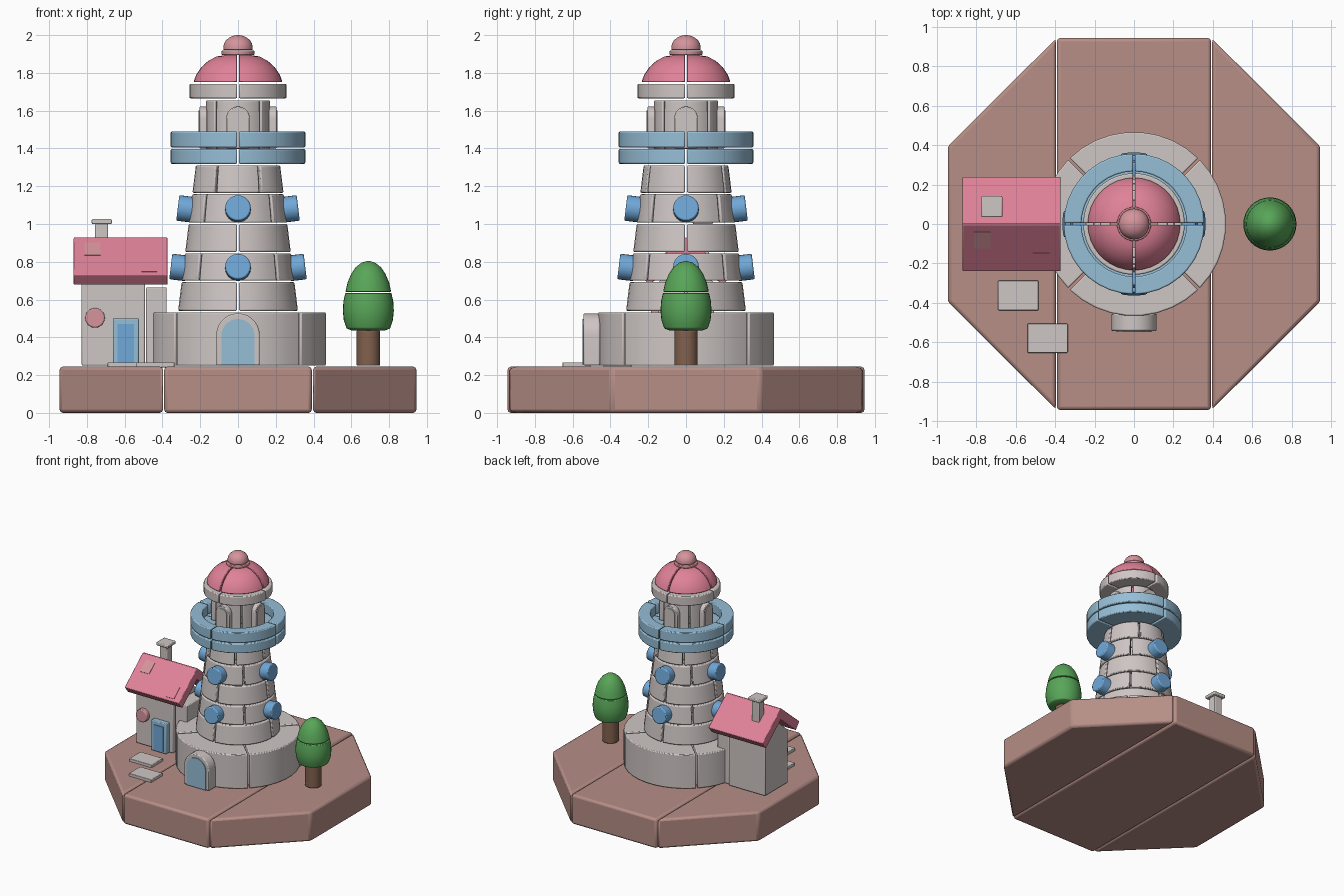
import bpy, bmesh, math
from mathutils import Matrix, Vector

if "Cube" in bpy.data.objects:
    bpy.data.objects.remove(bpy.data.objects["Cube"])

def material(name, rgb):
    lin = [(c / 255 / 12.92) if c < 11 else ((c / 255 + 0.055) / 1.055) ** 2.4 for c in rgb]
    m = bpy.data.materials.new(name)
    m.diffuse_color = (*lin, 1)
    m.use_nodes = True
    m.node_tree.nodes["Principled BSDF"].inputs["Base Color"].default_value = m.diffuse_color
    return m

STONE = material("pale stone", (206, 198, 196))
BRICK = material("clay brown", (182, 142, 134))
PINK = material("roof pink", (224, 130, 152))
DUSTY = material("dusty pink", (213, 148, 156))
SKY = material("light blue", (150, 190, 214))
BLUE = material("window blue", (112, 168, 216))
GREEN = material("leaf green", (88, 165, 88))
BROWN = material("bark brown", (130, 97, 78))

def finish(name, bm, mat, bevel=0.007, matrix=None):
    bmesh.ops.recalc_face_normals(bm, faces=bm.faces[:])
    if matrix:
        bm.transform(matrix)
    me = bpy.data.meshes.new(name)
    bm.to_mesh(me)
    bm.free()
    me.materials.append(mat)
    ob = bpy.data.objects.new(name, me)
    bpy.context.collection.objects.link(ob)
    if bevel:
        mod = ob.modifiers.new("bevel", 'BEVEL')
        mod.width, mod.segments = bevel, 2
        mod.limit_method, mod.angle_limit = 'ANGLE', math.radians(40)
    bpy.ops.object.select_all(action='DESELECT')
    ob.select_set(True)
    bpy.context.view_layer.objects.active = ob
    bpy.ops.object.shade_smooth_by_angle(angle=math.radians(32))
    return ob

def prism(name, pts, lo, hi, mat, axis='z', bevel=0.007, matrix=None):
    """Extrude a 2D outline from lo to hi along an axis."""
    place = {'z': lambda a, b, h: (a, b, h), 'y': lambda a, b, h: (a, h, b),
             'x': lambda a, b, h: (h, a, b)}[axis]
    bm = bmesh.new()
    low = [bm.verts.new(place(a, b, lo)) for a, b in pts]
    top = [bm.verts.new(place(a, b, hi)) for a, b in pts]
    bm.faces.new(low)
    bm.faces.new(top)
    for i in range(len(pts)):
        j = (i + 1) % len(pts)
        bm.faces.new((low[i], low[j], top[j], top[i]))
    return finish(name, bm, mat, bevel, matrix)

def box(name, x0, x1, y0, y1, z0, z1, mat, bevel=0.006, matrix=None):
    return prism(name, [(x0, y0), (x1, y0), (x1, y1), (x0, y1)], z0, z1, mat, 'z', bevel, matrix)

def ring(name, profile, pieces, start, mat, gap=0.01, bevel=0.007):
    """Ring of separate blocks: a closed (r, z) profile swept in equal arcs."""
    span, steps = 2 * math.pi / pieces, 32 // pieces + 1
    for k in range(pieces):
        bm, rows = bmesh.new(), []
        for s in range(steps + 1):
            row = []
            for r, z in profile:
                d = gap / 2 / r
                a = math.radians(start) + k * span + d + (span - 2 * d) * s / steps
                row.append(bm.verts.new((r * math.cos(a), r * math.sin(a), z)))
            rows.append(row)
        n = len(profile)
        for p, q in zip(rows, rows[1:]):
            for i in range(n):
                j = (i + 1) % n
                bm.faces.new((p[i], p[j], q[j], q[i]))
        bm.faces.new(rows[0])
        bm.faces.new(rows[-1])
        finish(f"{name}_{k + 1}", bm, mat, bevel)

def wall(r0, r1, z0, z1, t):
    return [(r0 - t, z0), (r0, z0), (r1, z1), (r1 - t, z1)]

def lathe(name, profile, mat, at=(0, 0), bevel=0.005, n=32):
    bm, rows = bmesh.new(), []
    for r, z in profile:
        rows.append([bm.verts.new((at[0] + r * math.cos(2 * math.pi * i / n),
                                   at[1] + r * math.sin(2 * math.pi * i / n), z)) for i in range(n)])
    for p, q in zip(rows, rows[1:]):
        for i in range(n):
            bm.faces.new((p[i], p[(i + 1) % n], q[(i + 1) % n], q[i]))
    bm.faces.new(rows[0])
    bm.faces.new(rows[-1])
    return finish(name, bm, mat, bevel)

def arch(half, z0, z1):
    c = z1 - half
    return [(-half, z0), (half, z0)] + [(half * math.cos(math.pi * i / 14), c + half * math.sin(math.pi * i / 14))
                                        for i in range(15)]

def circle(cx, cz, r, n=24):
    return [(cx + r * math.cos(2 * math.pi * i / n), cz + r * math.sin(2 * math.pi * i / n)) for i in range(n)]

# octagonal base in three slabs
for name, s in (("base_left", -1), ("base_right", 1)):
    prism(name, [(s * .945, -.395), (s * .397, -.94), (s * .397, .94), (s * .945, .395)], 0, .245, BRICK, bevel=.018)
box("base_middle", -.391, .391, -.945, .945, 0, .245, BRICK, .018)

# tower foot and tapering courses
ring("tower_foot", wall(.467, .467, .25, .532, .2), 4, 45, STONE, .012)
for i, (z0, z1, pieces, start) in enumerate(((.54, .692, 4, 0), (.70, .845, 4, 45), (.852, 1.0, 4, 0),
                                             (1.007, 1.158, 4, 45), (1.165, 1.31, 6, 0))):
    rad = lambda z: .318 - (z - .54) * .122
    ring(f"tower_course_{i + 1}", wall(rad(z0), rad(z1), z0, z1, .06), pieces, start, STONE, .012)

# gallery rings
ring("gallery_floor", wall(.357, .357, 1.318, 1.397, .19), 4, 0, SKY)
ring("gallery_rail", wall(.357, .357, 1.405, 1.49, .09), 4, 0, SKY)

# lantern room, cornice, dome and finial
ring("lantern_wall", wall(.17, .17, 1.397, 1.655, .05), 4, 45, STONE)
ring("cornice", wall(.258, .258, 1.665, 1.742, .13), 4, 0, STONE)
dome = [(.236, 1.752), (.222, 1.79), (.195, 1.83), (.16, 1.862), (.115, 1.887), (.06, 1.895)]
ring("dome", dome + [(.06, 1.85), (.14, 1.81), (.17, 1.752)], 4, 0, PINK, .01, .004)
lathe("finial_collar", [(.087, 1.895), (.087, 1.918)], DUSTY)
lathe("finial_cap", [(.078, 1.92)] + [(.078 * math.cos(a), 1.935 + .065 * math.sin(a))
                                      for a in [math.radians(d) for d in (0, 18, 36, 54, 70, 84)]], DUSTY)

# portholes and lantern windows on four sides
for k in range(4):
    rot = Matrix.Rotation(k * math.pi / 2, 4, 'Z')
    prism(f"lantern_window_{k + 1}", arch(.062, 1.40, 1.622), -.204, -.165, STONE, 'y', .005, rot)
    prism(f"lantern_pane_{k + 1}", arch(.042, 1.41, 1.602), -.209, -.203, STONE, 'y', 0, rot)
    for row, (z, d) in enumerate(((.772, .33), (1.082, .293))):
        tilt = Matrix.Translation((0, -d, z)) @ Matrix.Rotation(-.121, 4, 'X')
        prism(f"porthole_{row + 1}_{k + 1}", circle(0, 0, .068), -.026, .06, BLUE, 'y', .008, rot @ tilt)

# tower door
prism("tower_door_frame", arch(.115, .252, .527), -.543, -.455, STONE, 'y')
prism("tower_door_panel", arch(.088, .254, .497), -.549, -.542, SKY, 'y', 0)

# cottage body and link to the tower
prism("cottage_body", [(-.148, .25), (.148, .25), (.148, .69), (0, .815), (-.148, .69)], -.828, -.492, STONE, 'x')
box("cottage_link", -.486, -.378, -.13, .13, .25, .665, STONE)

# cottage roof: two tilted slabs with small patches on the front
slope = math.atan2(.2, .24)
length = math.hypot(.2, .236)
for name, s in (("front", -1), ("back", 1)):
    m = Matrix.Translation((0, s * .004, .93)) @ Matrix.Rotation(-s * slope, 4, 'X')
    y0, y1 = sorted((0, s * length))
    box(f"roof_{name}", -.87, -.372, y0, y1, -.072, 0, PINK, .005, m)
    if s < 0:
        for i, (x, d, mat) in enumerate(((-.77, .10, DUSTY), (-.47, .235, PINK))):
            box(f"roof_patch_{i + 1}", x - .042, x + .042, -d - .052, -d + .052, -.004, .004, mat, 0, m)

# chimney
box("chimney_shaft", -.756, -.688, .055, .123, .78, 1.003, STONE)
box("chimney_cap", -.775, -.668, .035, .142, 1.0, 1.026, STONE)

# cottage door and round window
box("cottage_door_frame", -.663, -.525, -.19, -.14, .25, .5, SKY)
box("cottage_door_panel", -.637, -.551, -.196, -.189, .262, .47, BLUE, 0)
prism("cottage_round_window", circle(-.757, .503, .052), -.185, -.14, DUSTY, 'y')

# stepping stones
box("stepping_stone_1", -.69, -.484, -.438, -.288, .24, .268, STONE, .004)
box("stepping_stone_2", -.541, -.336, -.654, -.506, .24, .268, STONE, .004)

# tree
lathe("tree_trunk", [(.062, .25), (.062, .436)], BROWN, (.69, 0))
lathe("tree_lower_leaves", [(.09, .437), (.115, .447), (.13, .49), (.135, .54), (.132, .59), (.122, .635)],
      GREEN, (.69, 0), .004)
lathe("tree_upper_leaves", [(.121, .641), (.11, .69), (.091, .735), (.066, .772), (.036, .795), (.01, .803)],
      GREEN, (.69, 0), .004)
